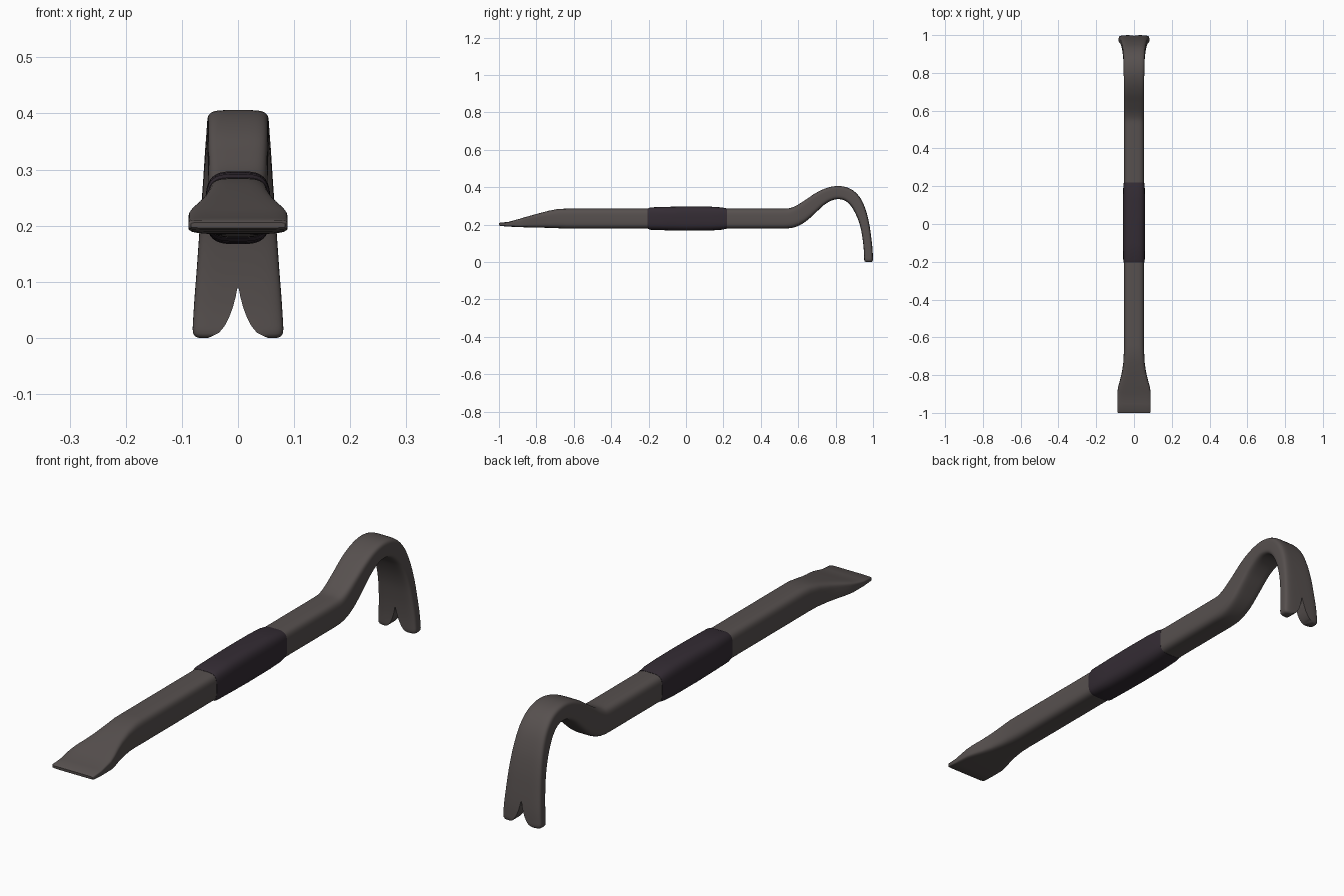
import bpy, bmesh, math

if "Cube" in bpy.data.objects:
    bpy.data.objects.remove(bpy.data.objects["Cube"])

SIDES = 40


def material(name, rgb):
    m = bpy.data.materials.new(name)
    m.diffuse_color = (*rgb, 1)
    m.use_nodes = True
    m.node_tree.nodes["Principled BSDF"].inputs["Base Color"].default_value = m.diffuse_color
    return m


def make_object(name, bm, mat):
    bmesh.ops.recalc_face_normals(bm, faces=bm.faces)
    me = bpy.data.meshes.new(name)
    bm.to_mesh(me)
    bm.free()
    me.materials.append(mat)
    ob = bpy.data.objects.new(name, me)
    bpy.context.collection.objects.link(ob)
    return ob


def loft(name, sections, mat):
    """Sections: y, z, half width, half thickness, corner sharpness; swept in the yz plane."""
    bm = bmesh.new()
    rings = []
    last = len(sections) - 1
    for i, (y, z, hw, ht, n) in enumerate(sections):
        a, b = sections[max(i - 1, 0)], sections[min(i + 1, last)]
        ty, tz = b[0] - a[0], b[1] - a[1]
        d = math.hypot(ty, tz)
        ty, tz = ty / d, tz / d
        ring = []
        for k in range(SIDES):
            t = 2 * math.pi * (k + 0.5) / SIDES
            c, s = math.cos(t), math.sin(t)
            u = hw * math.copysign(abs(c) ** (2 / n), c)
            v = ht * math.copysign(abs(s) ** (2 / n), s)
            ring.append(bm.verts.new((u, y - tz * v, z + ty * v)))
        rings.append(ring)
    for r, q in zip(rings, rings[1:]):
        for k in range(SIDES):
            j = (k + 1) % SIDES
            bm.faces.new((r[k], r[j], q[j], q[k]))
    bm.faces.new(rings[0])
    bm.faces.new(rings[-1])
    return make_object(name, bm, mat)


def smooth_points(pts, steps=5):
    """Catmull-Rom interpolation of whole section tuples."""
    out = []
    for i in range(len(pts) - 1):
        p0, p1 = pts[max(i - 1, 0)], pts[i]
        p2, p3 = pts[i + 1], pts[min(i + 2, len(pts) - 1)]
        for s in range(steps):
            t = s / steps
            out.append(tuple(
                0.5 * (2 * b + (c - a) * t + (2 * a - 5 * b + 4 * c - d) * t * t
                       + (3 * b - a - 3 * c + d) * t ** 3)
                for a, b, c, d in zip(p0, p1, p2, p3)))
    return out + [pts[-1]]


def shade(ob, angle):
    bpy.ops.object.select_all(action='DESELECT')
    ob.select_set(True)
    bpy.context.view_layer.objects.active = ob
    bpy.ops.object.shade_smooth_by_angle(angle=math.radians(angle))


steel = material("dark steel", (0.095, 0.081, 0.078))
rubber = material("dark purple grip", (0.034, 0.025, 0.034))

# Chisel end flaring out and thinning to a blunt edge
chisel = [(-1.0, 0.201, 0.084, 0.005, 7), (-0.994, 0.2015, 0.088, 0.009, 7),
          (-0.95, 0.2015, 0.0885, 0.0125, 7), (-0.89, 0.208, 0.088, 0.022, 6.5),
          (-0.86, 0.212, 0.083, 0.027, 6), (-0.82, 0.217, 0.072, 0.033, 5.5),
          (-0.78, 0.222, 0.063, 0.039, 5), (-0.73, 0.228, 0.056, 0.046, 4.5),
          (-0.68, 0.232, 0.054, 0.052, 4), (-0.64, 0.232, 0.053, 0.053, 4)]

# Gooseneck hook widening down to the claw
hook = [(0.50, 0.232, 0.053, 0.053, 4), (0.56, 0.235, 0.053, 0.053, 4),
        (0.61, 0.256, 0.053, 0.050, 4.5), (0.665, 0.297, 0.053, 0.044, 5),
        (0.715, 0.336, 0.054, 0.039, 5), (0.765, 0.362, 0.054, 0.036, 5),
        (0.815, 0.371, 0.055, 0.035, 5), (0.865, 0.359, 0.056, 0.035, 5),
        (0.905, 0.323, 0.059, 0.033, 5), (0.935, 0.265, 0.063, 0.029, 5),
        (0.955, 0.200, 0.068, 0.025, 5), (0.967, 0.130, 0.073, 0.0235, 5),
        (0.974, 0.065, 0.078, 0.0235, 5), (0.976, 0.016, 0.081, 0.0235, 5)]
claw_end = [(0.976, 0.008, 0.080, 0.023, 5), (0.976, 0.003, 0.077, 0.021, 5),
            (0.976, 0.0, 0.070, 0.016, 5)]
bar = loft("crowbar_body", chisel + smooth_points(hook) + claw_end, steel)

# Cutter for the V notch between the two prongs
half = [(0.0015, 0.088), (0.004, 0.074), (0.009, 0.055), (0.016, 0.036),
        (0.024, 0.021), (0.034, 0.009), (0.046, 0.003), (0.056, -0.001), (0.056, -0.05)]
outline = half + [(-x, z) for x, z in reversed(half)]
bm = bmesh.new()
front = [bm.verts.new((x, 0.88, z)) for x, z in outline]
back = [bm.verts.new((x, 1.1, z)) for x, z in outline]
bm.faces.new(front)
bm.faces.new(back)
for k in range(len(outline)):
    j = (k + 1) % len(outline)
    bm.faces.new((front[k], front[j], back[j], back[k]))
cutter = make_object("claw_notch_cutter", bm, steel)
cutter.hide_render = True

bpy.context.view_layer.objects.active = bar
mod = bar.modifiers.new("claw notch", 'BOOLEAN')
mod.operation = 'DIFFERENCE'
mod.solver = 'EXACT'
mod.object = cutter
bpy.ops.object.modifier_apply(modifier=mod.name)
bpy.data.objects.remove(cutter)
shade(bar, 40)

# Grip sleeve around the middle of the bar
grip = loft("grip_sleeve",
            [(-0.205, 0.232, 0.054, 0.054, 3.8), (-0.19, 0.232, 0.057, 0.060, 3.6),
             (-0.10, 0.232, 0.058, 0.063, 3.4), (0.0, 0.232, 0.058, 0.065, 3.4),
             (0.13, 0.232, 0.058, 0.064, 3.4), (0.19, 0.232, 0.057, 0.060, 3.6),
             (0.22, 0.232, 0.054, 0.054, 3.8)], rubber)
shade(grip, 40)
